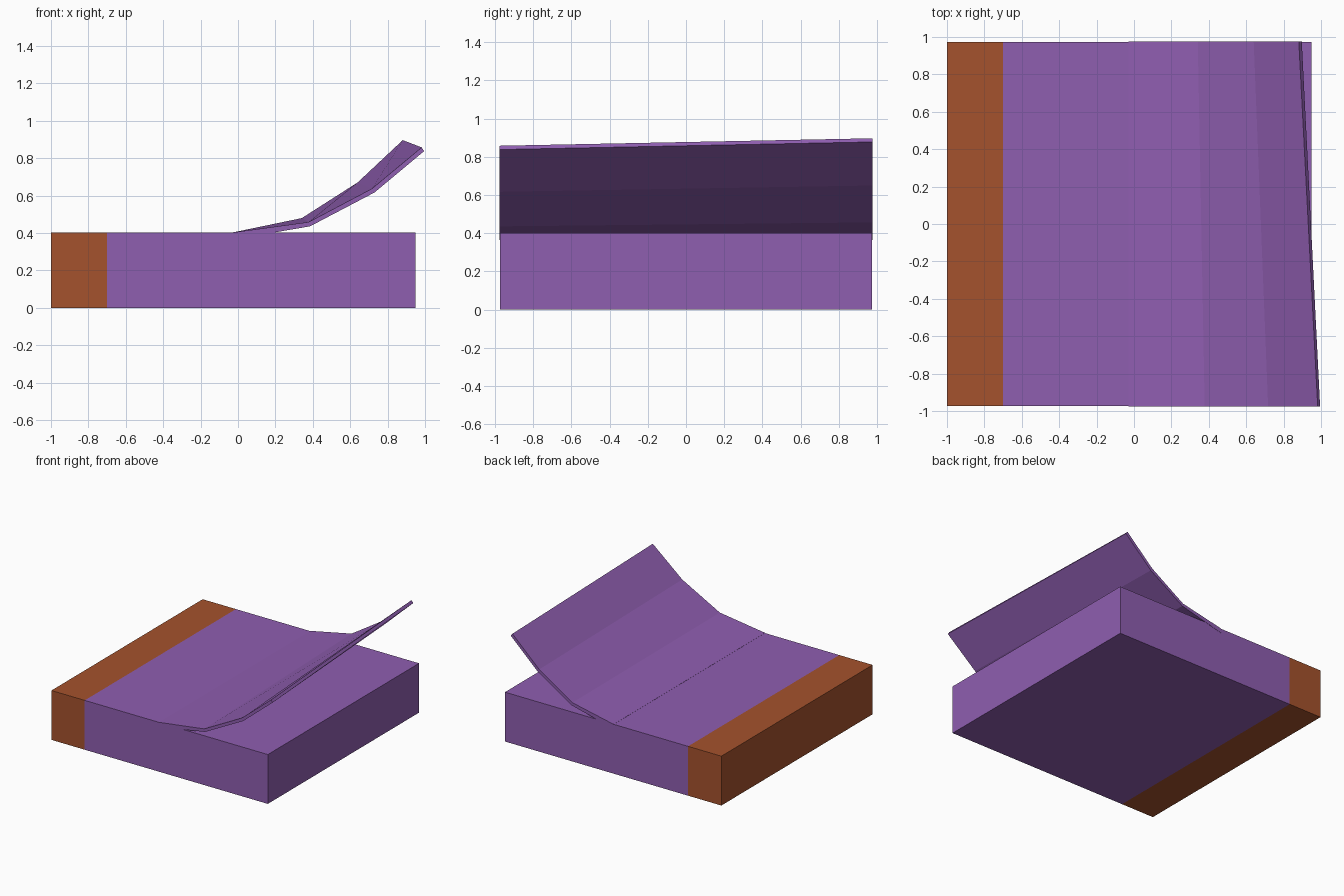
import bpy

if "Cube" in bpy.data.objects:
    bpy.data.objects.remove(bpy.data.objects["Cube"])


def material(name, color):
    m = bpy.data.materials.new(name)
    m.diffuse_color = (*color, 1)
    m.use_nodes = True
    m.node_tree.nodes["Principled BSDF"].inputs["Base Color"].default_value = m.diffuse_color
    return m


purple = material("purple_paper", (0.275, 0.112, 0.434))
orange = material("orange_binding", (0.376, 0.085, 0.026))


def make(name, verts, faces, mat):
    me = bpy.data.meshes.new(name)
    me.from_pydata(verts, [], faces)
    me.materials.append(mat)
    ob = bpy.data.objects.new(name, me)
    bpy.context.collection.objects.link(ob)
    return ob


def loft(name, front, back, y0, y1, mat):
    """Solid between two closed (x, z) outlines on the front and back planes."""
    n = len(front)
    verts = [(x, y0, z) for x, z in front] + [(x, y1, z) for x, z in back]
    half = n // 2
    faces = []
    for i in range(n):
        j = (i + 1) % n
        faces.append((j, i, n + i, n + j))
    # side edges of the outline as a strip of quads
    for i in range(half - 1):
        a, b, c, d = i, i + 1, n - 2 - i, n - 1 - i
        faces.append((a, b, c, d))
        faces.append((n + d, n + c, n + b, n + a))
    return make(name, verts, faces, mat)


def box(name, x0, x1, z1, mat):
    o = [(x0, 0), (x1, 0), (x1, z1), (x0, z1)]
    return loft(name, o, o, -0.973, 0.973, mat)


# Pad of paper and the glued strip along its left edge
box("paper_pad", -0.70, 0.95, 0.402, purple)
box("binding_strip", -1.0, -0.70, 0.402, orange)

# Lifted top sheet: underside points then upper points, slightly twisted
front = [(-0.03, 0.365), (0.385, 0.436), (0.73, 0.617), (0.995, 0.838),
         (0.982, 0.858), (0.717, 0.638), (0.378, 0.459), (-0.03, 0.403)]
back = [(-0.03, 0.365), (0.348, 0.457), (0.655, 0.650), (0.897, 0.878),
        (0.881, 0.897), (0.640, 0.671), (0.341, 0.480), (-0.03, 0.403)]
loft("curled_top_sheet", front, back, -0.975, 0.975, purple)
